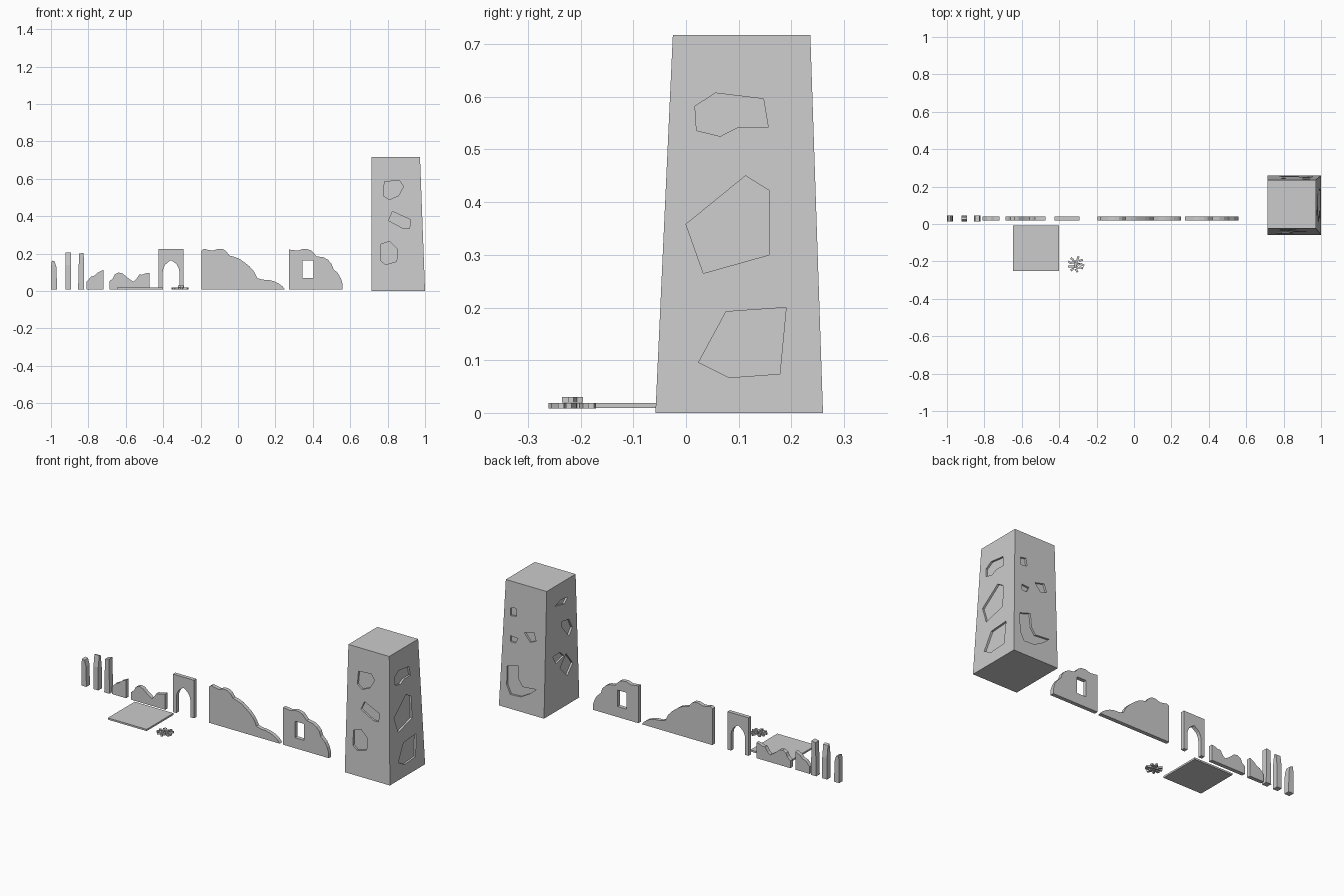
import bpy, bmesh, math, random
from mathutils import Matrix, Vector

random.seed(4)
BASE = 0.009


def finish(bm, name):
    bmesh.ops.recalc_face_normals(bm, faces=bm.faces)
    me = bpy.data.meshes.new(name)
    bm.to_mesh(me)
    bm.free()
    ob = bpy.data.objects.new(name, me)
    bpy.context.collection.objects.link(ob)
    return ob


def loft(bm, a, b):
    """Closed solid between two matching polygons."""
    va, vb = [bm.verts.new(p) for p in a], [bm.verts.new(p) for p in b]
    n = len(va)
    bm.faces.new(va)
    bm.faces.new(vb[::-1])
    for i in range(n):
        bm.faces.new((va[i], va[(i + 1) % n], vb[(i + 1) % n], vb[i]))


def panel(name, pts, y0=0.019, y1=0.041):
    bm = bmesh.new()
    loft(bm, [(x, y0, z) for x, z in pts], [(x, y1, z) for x, z in pts])
    return finish(bm, name)


def cut(ob, cutter):
    cutter.hide_render = True
    m = ob.modifiers.new("cut", 'BOOLEAN')
    m.operation, m.solver, m.object = 'DIFFERENCE', 'EXACT', cutter
    bpy.context.view_layer.objects.active = ob
    bpy.ops.object.modifier_apply(modifier=m.name)
    bpy.data.objects.remove(cutter)


# Tower: tapered on three sides, upright on the left
H = 0.717
bm = bmesh.new()
loft(bm, [(.715, -.058, 0), (1, -.058, 0), (1, .26, 0), (.715, .26, 0)],
     [(.715, -.025, H), (.973, -.025, H), (.973, .236, H), (.715, .236, H)])
tower = finish(bm, "tower")


def on_face(side, u, z, d):
    """Point on a tower side, sunk by d."""
    t = z / H
    return {"front": (u, -.058 + .033 * t + d, z),
            "back": (u, .26 - .024 * t - d, z),
            "right": (1 - .027 * t - d, u, z),
            "left": (.715 + d, u, z)}[side]


# Shallow patches of missing plaster
patches = {
    "right": [[(.017, .582), (.056, .607), (.147, .596), (.156, .542), (.098, .542), (.065, .525), (.02, .536)],
              [(0, .358), (.113, .45), (.158, .422), (.158, .3), (.033, .265)],
              [(.024, .096), (.076, .192), (.19, .2), (.178, .074), (.082, .067)]],
    "front": [[(.783, .585), (.863, .59), (.885, .559), (.858, .51), (.81, .489), (.778, .51)],
              [(.826, .425), (.922, .382), (.917, .334), (.885, .334), (.805, .377)],
              [(.81, .265), (.853, .222), (.848, .158), (.789, .142), (.762, .163), (.762, .249)]],
    "back": [[(.94, .565), (.905, .572), (.9, .527), (.94, .522)],
             [(.937, .41), (.89, .405), (.905, .375), (.937, .377)],
             [(.85, .45), (.79, .465), (.775, .42), (.812, .405)],
             [(.954, .235), (.886, .256), (.88, .179), (.855, .142), (.767, .15), (.806, .116),
              (.866, .083), (.93, .08), (.954, .128)]],
    "left": [[(.16, .603), (.11, .62), (.045, .614), (.075, .586)],
             [(.1, .492), (.035, .483), (.005, .424), (.035, .387), (.1, .463)],
             [(.18, .321), (.115, .324), (.08, .29), (.15, .272)],
             [(.115, .232), (.06, .295), (0, .22), (.05, .166)]],
}
for side, shapes in patches.items():
    for s in shapes:
        bm = bmesh.new()
        loft(bm, [on_face(side, u, z, -.02) for u, z in s], [on_face(side, u, z, .011) for u, z in s])
        cut(tower, finish(bm, "patch_cutter"))

# Broken walls, outlines from left to right
panel("low_ruin", [(-.81, BASE), (-.81, .05), (-.785, .077), (-.765, .083), (-.748, .1), (-.72, .113), (-.72, BASE)])
panel("wavy_ruin", [(-.688, BASE), (-.688, .052), (-.67, .066), (-.66, .088), (-.639, .099), (-.617, .094),
                    (-.585, .067), (-.559, .05), (-.545, .062), (-.528, .088), (-.513, .087), (-.495, .094),
                    (-.473, .098), (-.473, BASE)])
panel("long_wall", [(-.195, BASE), (-.195, .217), (-.18, .226), (-.163, .221), (-.136, .216), (-.104, .226),
                    (-.08, .224), (-.063, .213), (-.045, .189), (-.02, .183), (.008, .172), (.03, .157),
                    (.06, .133), (.08, .112), (.09, .096), (.103, .069), (.13, .061), (.165, .059), (.19, .053),
                    (.215, .042), (.237, .026), (.25, BASE)])
wall = panel("window_wall", [(.272, BASE), (.272, .222), (.318, .216), (.35, .226), (.375, .223), (.393, .216),
                             (.42, .186), (.458, .18), (.48, .168), (.5, .146), (.51, .118), (.535, .094),
                             (.55, .068), (.56, .035), (.56, BASE)])
cut(wall, panel("window_cutter", [(.346, .069), (.404, .069), (.404, .163), (.346, .163)], -.1, .1))

# Pointed archway
half = [(.045, .009), (.045, .1), (.041, .122), (.032, .14), (.018, .153)]
cx = -.358
panel("archway", [(cx - .067, BASE), (cx - .067, .226), (cx + .067, .226), (cx + .067, BASE)]
      + [(cx + x, z) for x, z in half] + [(cx, .165)] + [(cx - x, z) for x, z in half[::-1]])

# Broken pillars: one tapers sideways, one in depth, one nearly straight
panel("short_pillar", [(-1, BASE), (-.968, BASE), (-.97, .125), (-.98, .158), (-.995, .163), (-1, .13)], .014, .046)
tall = panel("tall_pillar", [(-.016, BASE), (.016, BASE), (.016, .13), (.007, .2), (-.007, .205), (-.016, .14)],
             -.015, .015)
tall.data.transform(Matrix.Translation((-.908, .03, 0)) @ Matrix.Rotation(math.pi / 2, 4, 'Z'))
panel("straight_pillar", [(-.855, BASE), (-.822, BASE), (-.825, .205), (-.85, .2)], .014, .046)

# Floor slab
bm = bmesh.new()
z0, z1 = BASE, .019
sq = [(-.647, -.25), (-.402, -.25), (-.402, -.008), (-.647, -.008)]
loft(bm, [(x, y, z0) for x, y in sq], [(x, y, z1) for x, y in sq])
finish(bm, "floor_slab")

# Rubble heap of small bricks: two rings and a top layer
bm = bmesh.new()
for count, radius, z in ((9, .034, .0135), (5, .016, .0136), (3, .010, .0245)):
    for i in range(count):
        a = 2 * math.pi * i / count + random.uniform(-.15, .15)
        m = (Matrix.Translation((-.31 + radius * math.cos(a), -.215 + radius * math.sin(a), z))
             @ Matrix.Rotation(a + random.uniform(-.5, .5), 4, 'Z')
             @ Matrix.Diagonal(Vector((.021, .011, .0105, 1))))
        bmesh.ops.create_cube(bm, size=1, matrix=m)
finish(bm, "rubble_bricks")
